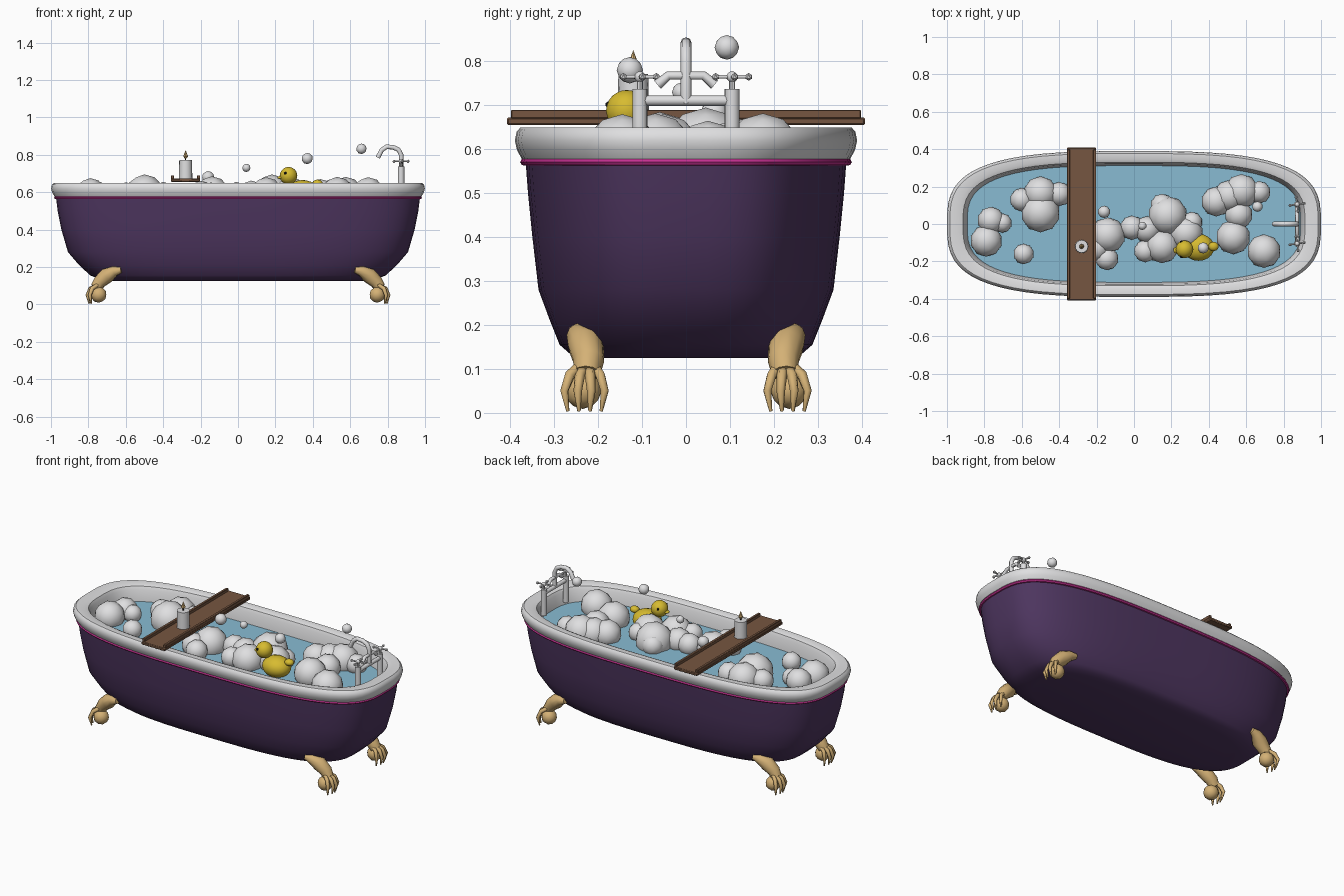
import bpy, bmesh, math
from mathutils import Vector, Matrix

if "Cube" in bpy.data.objects:
    bpy.data.objects.remove(bpy.data.objects["Cube"])


def material(name, col):
    m = bpy.data.materials.new(name)
    m.diffuse_color = (*col, 1)
    m.use_nodes = True
    m.node_tree.nodes["Principled BSDF"].inputs["Base Color"].default_value = m.diffuse_color
    return m


PURPLE = material("purple enamel", (0.075, 0.036, 0.115))
PINK = material("pink trim", (0.55, 0.03, 0.28))
WHITE = material("white", (0.74, 0.74, 0.75))
WATER = material("water blue", (0.25, 0.50, 0.65))
WOOD = material("brown wood", (0.18, 0.092, 0.052))
GOLD = material("pale gold", (0.66, 0.44, 0.18))
YELLOW = material("yellow", (0.68, 0.50, 0.03))
BLACK = material("black", (0.01, 0.01, 0.01))


def finish(name, bm, mat):
    bmesh.ops.recalc_face_normals(bm, faces=bm.faces)
    me = bpy.data.meshes.new(name)
    bm.to_mesh(me)
    bm.free()
    me.materials.append(mat)
    ob = bpy.data.objects.new(name, me)
    bpy.context.collection.objects.link(ob)
    return ob


def loft(name, rings, mat, cap_first=False, cap_last=False, closed=False, n=64, power=3.1):
    """Stack of rounded-oval rings given as (half length, half width, z)."""
    bm = bmesh.new()
    loops = []
    for a, b, z in rings:
        loop = []
        for i in range(n):
            t = 2 * math.pi * (i + 0.5) / n
            c, s = math.cos(t), math.sin(t)
            loop.append(bm.verts.new((a * math.copysign(abs(c) ** (2 / power), c),
                                      b * math.copysign(abs(s) ** (2 / power), s), z)))
        loops.append(loop)
    pairs = list(zip(loops, loops[1:])) + ([(loops[-1], loops[0])] if closed else [])
    for p, q in pairs:
        for i in range(n):
            j = (i + 1) % n
            bm.faces.new((p[i], p[j], q[j], q[i]))
    if cap_first:
        bm.faces.new(loops[0])
    if cap_last:
        bm.faces.new(loops[-1])
    return finish(name, bm, mat)


def ball(name, loc, r, mat, scale=(1, 1, 1), sub=2):
    bm = bmesh.new()
    bmesh.ops.create_icosphere(bm, subdivisions=sub, radius=r,
                               matrix=Matrix.Translation(loc) @ Matrix.Diagonal((*scale, 1)))
    return finish(name, bm, mat)


def cone(name, loc, r1, r2, depth, mat, seg=16):
    bm = bmesh.new()
    bmesh.ops.create_cone(bm, cap_ends=True, segments=seg, radius1=r1, radius2=r2, depth=depth,
                          matrix=Matrix.Translation((loc[0], loc[1], loc[2] + depth / 2)))
    return finish(name, bm, mat)


def box(name, lo, hi, mat, bevel=0.004):
    bm = bmesh.new()
    lo, hi = Vector(lo), Vector(hi)
    bmesh.ops.create_cube(bm, size=1, matrix=Matrix.Translation((lo + hi) / 2)
                          @ Matrix.Diagonal((*(hi - lo), 1)))
    bmesh.ops.bevel(bm, geom=bm.edges[:], offset=bevel, segments=1, affect='EDGES')
    return finish(name, bm, mat)


def tube(name, pts, radii, mat, res=2):
    cu = bpy.data.curves.new(name, 'CURVE')
    cu.dimensions = '3D'
    cu.bevel_depth = 1.0
    cu.bevel_resolution = res
    cu.use_fill_caps = True
    sp = cu.splines.new('POLY')
    sp.points.add(len(pts) - 1)
    if not isinstance(radii, (list, tuple)):
        radii = [radii] * len(pts)
    for p, co, r in zip(sp.points, pts, radii):
        p.co = (*co, 1)
        p.radius = r
    cu.materials.append(mat)
    ob = bpy.data.objects.new(name, cu)
    bpy.context.collection.objects.link(ob)
    return ob


# Tub body, trim, rim with inner liner, and water
loft("tub_body", [(0.66, 0.22, 0.125), (0.74, 0.265, 0.135), (0.79, 0.288, 0.155),
                  (0.85, 0.31, 0.21), (0.91, 0.336, 0.28), (0.945, 0.35, 0.40),
                  (0.965, 0.36, 0.50), (0.975, 0.366, 0.58)], PURPLE, cap_first=True)
loft("pink_trim", [(0.97, 0.362, 0.563), (0.98, 0.374, 0.564), (0.984, 0.378, 0.571),
                   (0.98, 0.374, 0.578), (0.97, 0.362, 0.579)], PINK, closed=True)
loft("rim_and_liner", [(0.965, 0.358, 0.575), (0.982, 0.374, 0.578), (0.994, 0.385, 0.598),
                       (1.0, 0.39, 0.62), (0.996, 0.386, 0.64), (0.985, 0.377, 0.65),
                       (0.94, 0.345, 0.65), (0.915, 0.33, 0.643), (0.905, 0.322, 0.625),
                       (0.892, 0.312, 0.56), (0.86, 0.29, 0.32), (0.72, 0.23, 0.17)],
     WHITE, cap_last=True)
loft("water", [(0.893, 0.313, 0.56)], WATER, cap_first=True)

# Claw feet: leg, ball and four claws at each corner
for sx in (-1, 1):
    for sy in (-1, 1):
        def at(x, y, z):
            return (sx * x, sy * y, z)
        tube("foot_leg", [at(0.625, 0.252, 0.185), at(0.66, 0.245, 0.178), at(0.70, 0.228, 0.155),
                          at(0.74, 0.222, 0.12), at(0.76, 0.225, 0.09)],
             [0.016, 0.028, 0.042, 0.036, 0.03], GOLD, 3)
        ball("foot_ball", at(0.745, 0.235, 0.052), 0.043, GOLD)
        for k in range(4):
            d = (k - 1.5) / 1.5
            out = 1 - 0.3 * d * d
            tube("foot_claw", [at(0.75, 0.226 + 0.018 * d, 0.105),
                               at(0.757 + 0.033 * out, 0.23 + 0.035 * d, 0.085),
                               at(0.757 + 0.05 * out, 0.231 + 0.046 * d, 0.05),
                               at(0.757 + 0.04 * out, 0.231 + 0.038 * d, 0.004)],
                 [0.012, 0.012, 0.010, 0.004], GOLD, 1)

# Bath tray with raised side rails
box("tray_board", (-0.358, -0.408, 0.655), (-0.202, 0.408, 0.673), WOOD)
for x in (-0.35, -0.21):
    box("tray_rail", (x - 0.008, -0.398, 0.67), (x + 0.008, 0.398, 0.69), WOOD, 0.002)

# Candle
cone("candle", (-0.28, -0.12, 0.672), 0.036, 0.034, 0.1, WHITE)
cone("candle_wick", (-0.28, -0.12, 0.77), 0.003, 0.003, 0.018, BLACK, 6)
cone("candle_flame_base", (-0.28, -0.12, 0.781), 0.005, 0.013, 0.01, GOLD, 8)
cone("candle_flame", (-0.28, -0.12, 0.791), 0.013, 0.0, 0.035, GOLD, 8)

# Toy duck
ball("duck_body", (0.345, -0.125, 0.605), 0.08, YELLOW, (1.05, 0.9, 0.75), 3)
ball("duck_head", (0.27, -0.135, 0.688), 0.047, YELLOW, sub=3)
ball("duck_tail", (0.425, -0.12, 0.648), 0.028, YELLOW, (1, 0.9, 0.7))
ball("duck_beak", (0.228, -0.14, 0.678), 0.018, YELLOW, (1, 1, 0.5))
for y in (-0.176, -0.096):
    ball("duck_eye", (0.253, y, 0.702), 0.008, BLACK, sub=1)

# Bubbles resting in the water: x, y, radius
FOAM = [(-.79, -.09, .085), (-.765, .02, .072), (-.705, .005, .052), (-.59, -.16, .055),
        (-.5, .06, .105), (-.5, .165, .09), (-.6, .13, .063), (-.4, .16, .065),
        (-.14, -.06, .095), (-.145, -.185, .062), (-.2, -.13, .07), (-.01, -.02, .065),
        (.07, -.03, .072), (.15, .1, .062), (.18, .045, .105), (.15, -.12, .09),
        (.06, -.145, .06), (.28, -.05, .09), (.31, .01, .055), (.44, .12, .08),
        (.575, .175, .092), (.51, .15, .085), (.67, .17, .06), (.53, -.07, .092),
        (.56, .05, .075), (.695, -.145, .09)]
for x, y, r in FOAM:
    ball("foam_bubble", (x, y, 0.59), r, WHITE)

# Bubbles floating above: x, y, z, radius
for x, y, z, r in [(-.16, .065, .68, .033), (.045, -.01, .73, .022),
                   (.37, -.128, .78, .03), (.66, .093, .832, .028)]:
    ball("floating_bubble", (x, y, z), r, WHITE)

# Tap: two pillars with cross handles, a bridge, a shower cradle and a spout
FX = 0.872
for s in (-1, 1):
    y = s * 0.105
    cone("tap_pillar", (FX, y, 0.58), 0.017, 0.017, 0.157, WHITE)
    cone("tap_stem", (FX, y, 0.735), 0.007, 0.007, 0.04, WHITE, 8)
    ball("tap_hub", (FX, y, 0.765), 0.013, WHITE)
    for k in range(4):
        t = k * math.pi / 2 + 0.15
        end = (FX + 0.038 * math.cos(t), y + 0.038 * math.sin(t), 0.765)
        tube("tap_handle_arm", [(FX, y, 0.765), end], 0.0045, WHITE, 1)
        ball("tap_handle_knob", end, 0.009, WHITE, sub=1)
tube("tap_bridge", [(FX, -0.105, 0.711), (FX, 0.105, 0.711)], 0.012, WHITE)
tube("tap_cradle", [(FX, -0.065, 0.747), (FX, -0.04, 0.768), (FX, 0.04, 0.768),
                    (FX, 0.065, 0.747)], [0.012, 0.01, 0.01, 0.012], WHITE)
tube("tap_spout", [(FX, 0, 0.705), (FX, 0, 0.80), (0.858, 0, 0.827), (0.83, 0, 0.84),
                   (0.795, 0, 0.843), (0.768, 0, 0.825), (0.748, 0, 0.785)], 0.0125, WHITE)

# Smooth shading that keeps hard edges
bpy.ops.object.select_all(action='DESELECT')
for ob in bpy.context.scene.objects:
    if ob.type == 'MESH':
        ob.select_set(True)
        bpy.context.view_layer.objects.active = ob
bpy.ops.object.shade_smooth_by_angle(angle=math.radians(40))
